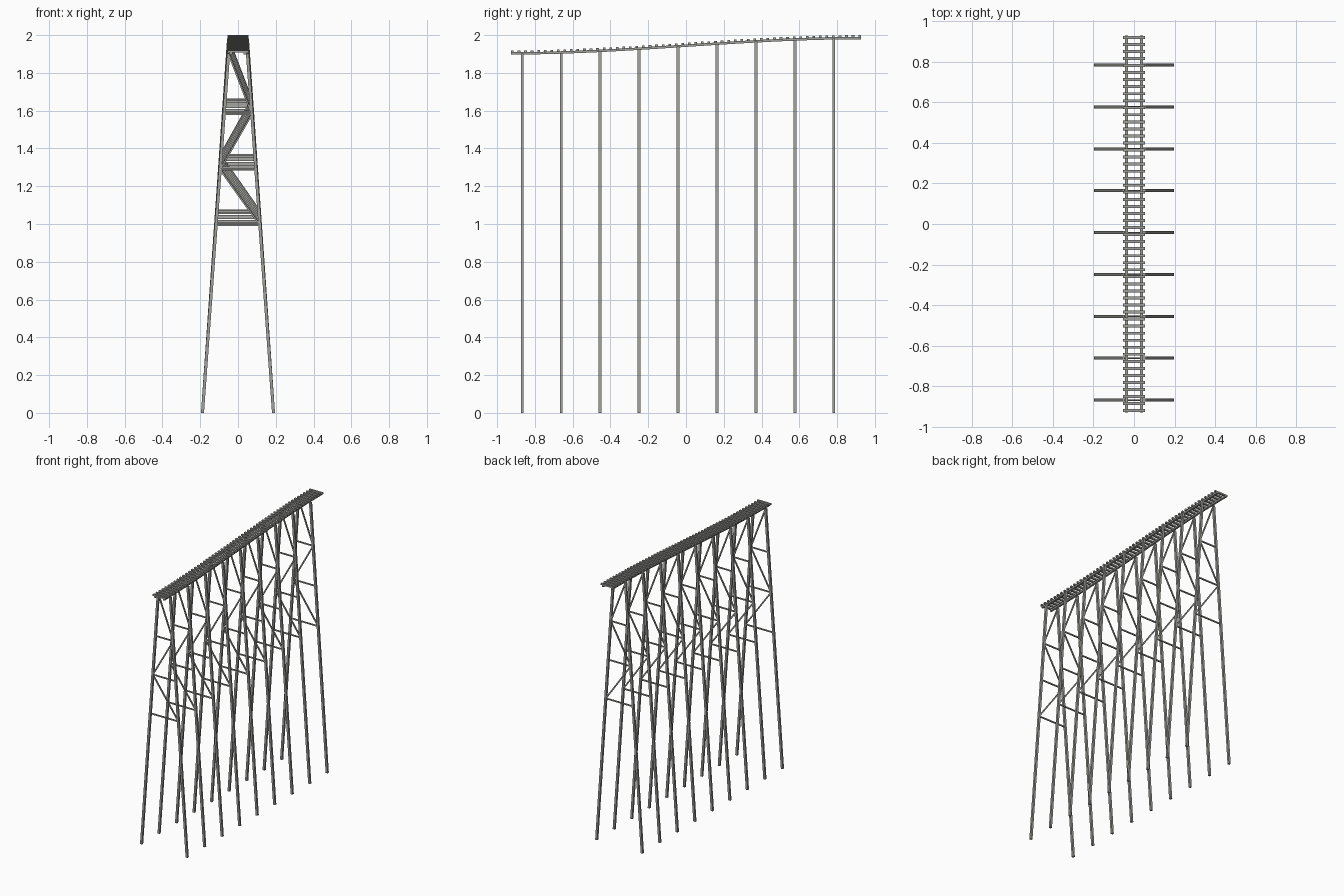
import bpy, bmesh
from mathutils import Vector, Matrix

cube = bpy.data.objects.get("Cube")
if cube:
    bpy.data.objects.remove(cube)

# Single weathered grey
grey = bpy.data.materials.new("weathered_grey")
grey.use_nodes = True
colour = (0.35, 0.35, 0.33, 1)
grey.diffuse_color = colour
grey.node_tree.nodes["Principled BSDF"].inputs["Base Color"].default_value = colour

HALF = 0.927
BENTS = [-0.867 + 0.2062 * i for i in range(9)]


def track_top(y):
    """Gentle S-shaped climb along the track."""
    t = min(max((y + HALF) / (2 * HALF), 0), 1)
    return 1.919 + 0.081 * t * t * (3 - 2 * t)


def beam(bm, a, b, across, depth):
    """Square-cut beam from a to b; depth is measured along y."""
    a, b = Vector(a), Vector(b)
    d = (b - a).normalized()
    side = Vector((0, 1, 0))
    other = side.cross(d)
    rot = Matrix((other, side, d)).transposed().to_4x4()
    size = Matrix.Diagonal((across, depth, (b - a).length, 1))
    bmesh.ops.create_cube(bm, size=1, matrix=Matrix.Translation((a + b) / 2) @ rot @ size)


def finish(bm, name):
    bmesh.ops.recalc_face_normals(bm, faces=bm.faces)
    mesh = bpy.data.meshes.new(name)
    bm.to_mesh(mesh)
    bm.free()
    mesh.materials.append(grey)
    obj = bpy.data.objects.new(name, mesh)
    bpy.context.collection.objects.link(obj)


# Trestle bents: two leaning legs, three cross bars and a zigzag brace
for n, y in enumerate(BENTS, 1):
    top = track_top(y) - 0.018
    foot_x, head_x = 0.188, 0.05

    def on_leg(side, drop):
        z = top - drop
        return Vector((side * (foot_x + (head_x - foot_x) * z / top), y, z))

    bm = bmesh.new()
    for side in (-1, 1):
        beam(bm, on_leg(side, top), on_leg(side, 0), 0.016, 0.015)
    finish(bm, f"bent_legs_{n}")

    bm = bmesh.new()
    drops = (0, 0.32, 0.614, 0.908)
    for drop in drops[1:]:
        beam(bm, on_leg(-1, drop), on_leg(1, drop), 0.009, 0.008)
    for i in range(3):
        side = -1 if i % 2 == 0 else 1
        beam(bm, on_leg(side, drops[i]), on_leg(-side, drops[i + 1]), 0.009, 0.008)
    finish(bm, f"bent_bracing_{n}")

# Cross ties resting on the rails
bm = bmesh.new()
TIES = 54
for i in range(TIES):
    y = -HALF + 0.008 + (2 * HALF - 0.016) * i / (TIES - 1)
    z = track_top(y) - 0.006
    beam(bm, (-0.055, y, z), (0.055, y, z), 0.012, 0.014)
finish(bm, "cross_ties")

# Rails swept along the climb
for side, name in ((-1, "right_rail"), (1, "left_rail")):
    bm = bmesh.new()
    rings = []
    for i in range(33):
        y = -HALF + 2 * HALF * i / 32
        z = track_top(y)
        rings.append([bm.verts.new((side * 0.037 + dx, y, z + dz))
                      for dx, dz in ((-0.007, -0.009), (0.007, -0.009),
                                     (0.007, -0.022), (-0.007, -0.022))])
    for a, b in zip(rings, rings[1:]):
        for k in range(4):
            bm.faces.new((a[k], a[k - 1], b[k - 1], b[k]))
    bm.faces.new(rings[0])
    bm.faces.new(rings[-1])
    finish(bm, name)
